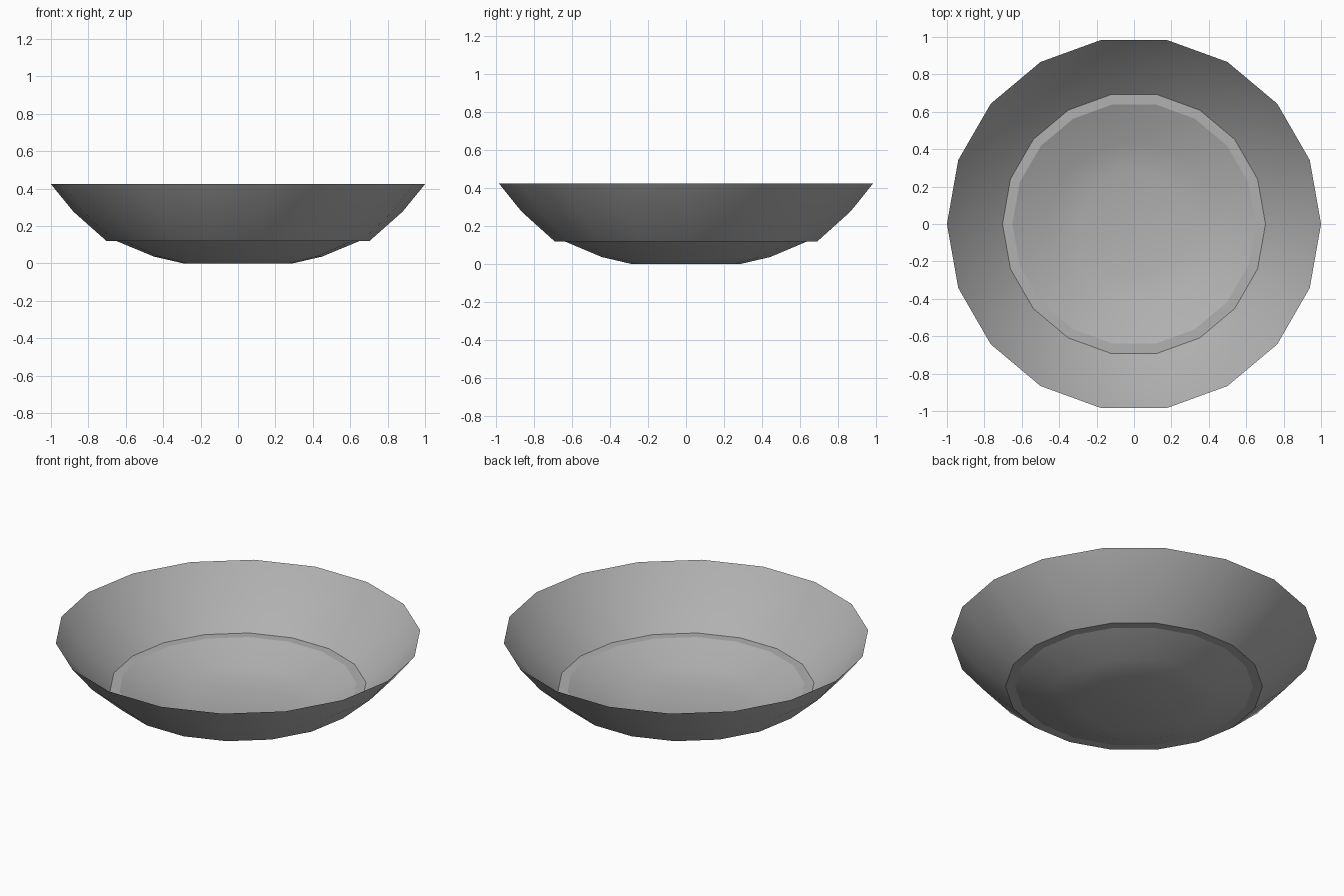
import bpy, bmesh
from math import cos, sin, tau

if "Cube" in bpy.data.objects:
    bpy.data.objects.remove(bpy.data.objects["Cube"])

SIDES = 18
LEDGE_IN, LEDGE_OUT = 0.65, 0.703


def lathe(name, profile, close_bottom=False):
    """Revolve (radius, height) points into a thin low-poly shell."""
    bm = bmesh.new()
    rings = [[bm.verts.new((r * cos(tau * i / SIDES), r * sin(tau * i / SIDES), z))
              for i in range(SIDES)] for r, z in profile]
    for a, b in zip(rings, rings[1:]):
        for i in range(SIDES):
            j = (i + 1) % SIDES
            bm.faces.new((a[i], b[i], b[j], a[j]))
    if close_bottom:
        centre = bm.verts.new((0, 0, profile[0][1]))
        for i in range(SIDES):
            bm.faces.new((centre, rings[0][i], rings[0][(i + 1) % SIDES]))
    for f in bm.faces:
        f.smooth = True
    bmesh.ops.recalc_face_normals(bm, faces=bm.faces[:])
    # normals point up, into the bowl
    if sum(f.normal.z for f in bm.faces) < 0:
        bmesh.ops.reverse_faces(bm, faces=bm.faces[:])
    # keep the edges of the flat ledge crisp
    for e in bm.edges:
        radii = [v.co.xy.length for v in e.verts]
        if any(all(abs(r - ledge) < 1e-4 for r in radii)
               for ledge in (LEDGE_IN, LEDGE_OUT)):
            e.smooth = False
    mesh = bpy.data.meshes.new(name)
    bm.to_mesh(mesh)
    bm.free()
    obj = bpy.data.objects.new(name, mesh)
    bpy.context.collection.objects.link(obj)
    return obj


# Bowl: flat base, shallow well, flat ledge, flared wall
bowl = lathe("bowl", [(0.29, 0), (0.45, 0.037), (LEDGE_IN, 0.12), (LEDGE_OUT, 0.12),
                      (0.88, 0.277), (1.0, 0.424)], close_bottom=True)

# Dark grey finish
grey = bpy.data.materials.new("dark_grey")
grey.diffuse_color = (0.44, 0.44, 0.44, 1)
grey.use_nodes = True
grey.node_tree.nodes["Principled BSDF"].inputs["Base Color"].default_value = grey.diffuse_color
bowl.data.materials.append(grey)
